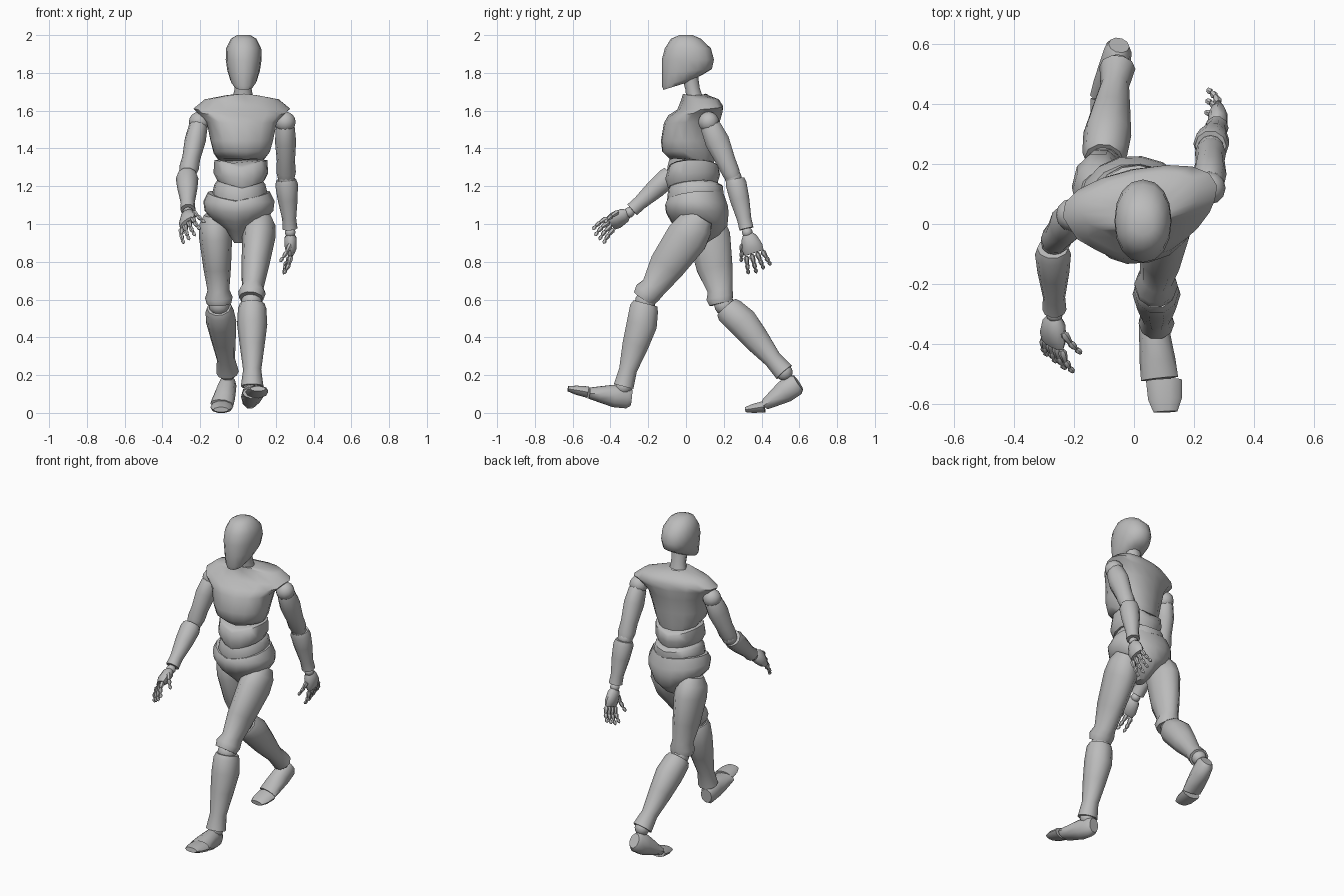
import bpy
import bmesh
import math
from mathutils import Vector

old = bpy.data.objects.get("Cube")
if old:
    bpy.data.objects.remove(old, do_unlink=True)

grey = bpy.data.materials.new("mannequin grey")
grey.use_nodes = True
GREY = (0.5, 0.5, 0.5, 1)
grey.diffuse_color = GREY
grey.node_tree.nodes["Principled BSDF"].inputs["Base Color"].default_value = GREY


def finish(name, bm, angle=50):
    """Turn a bmesh into a smooth shaded object with crisp rims."""
    bmesh.ops.recalc_face_normals(bm, faces=bm.faces)
    mesh = bpy.data.meshes.new(name)
    bm.to_mesh(mesh)
    bm.free()
    mesh.materials.append(grey)
    mesh.shade_smooth()
    mesh.set_sharp_from_angle(angle=math.radians(angle))
    obj = bpy.data.objects.new(name, mesh)
    bpy.context.collection.objects.link(obj)
    return obj


def skin(name, rings):
    """Bridge a list of point rings and cap both ends."""
    bm = bmesh.new()
    loops = [[bm.verts.new(point) for point in ring] for ring in rings]
    count = len(loops[0])
    for low, high in zip(loops, loops[1:]):
        for i in range(count):
            j = (i + 1) % count
            bm.faces.new((low[i], low[j], high[j], high[i]))
    bm.faces.new(loops[0])
    bm.faces.new(loops[-1])
    return finish(name, bm)


def torso_part(name, yaw, center_x, rows, roundness=1.0, sides=16):
    """Rows: height, centre y, half width, half depth, front lift, side lift."""
    side = Vector((math.cos(yaw), math.sin(yaw), 0))
    front = Vector((math.sin(yaw), -math.cos(yaw), 0))
    rings = []
    for z, y, wide, deep, front_lift, side_lift in rows:
        ring = []
        for i in range(sides):
            a = math.tau * i / sides
            c = math.copysign(abs(math.cos(a)) ** roundness, math.cos(a))
            s = math.copysign(abs(math.sin(a)) ** roundness, math.sin(a))
            point = Vector((center_x, y, z)) + side * wide * c + front * deep * s
            point.z += front_lift * s + side_lift * abs(c)
            ring.append(point)
        rings.append(ring)
    return skin(name, rings)


def limb(name, start, end, profile, across=(1, 0, 0), sides=10):
    """Profile rows: position along the limb, half width, half depth, forward shift."""
    start, end = Vector(start), Vector(end)
    axis = (end - start).normalized()
    side = Vector(across)
    side = (side - axis * side.dot(axis)).normalized()
    front = side.cross(axis)
    if front.y > 0:
        front = -front
    rings = []
    for t, wide, deep, shift in profile:
        middle = start.lerp(end, t) + front * shift
        angles = [math.tau * i / sides for i in range(sides)]
        rings.append([middle + side * wide * math.cos(a) + front * deep * math.sin(a)
                      for a in angles])
    return skin(name, rings)


def ball(name, center, radius):
    bm = bmesh.new()
    bmesh.ops.create_uvsphere(bm, u_segments=12, v_segments=8, radius=radius)
    bmesh.ops.translate(bm, verts=bm.verts, vec=Vector(center))
    return finish(name, bm)


# Head and neck
torso_part("head", 0, .03, [
    (1.73, -.055, .05, .065, -.02, 0),
    (1.76, -.02, .07, .107, -.03, 0),
    (1.81, .005, .086, .132, -.01, 0),
    (1.87, .01, .095, .138, 0, 0),
    (1.93, .01, .093, .122, 0, 0),
    (1.98, 0, .068, .08, 0, 0),
    (2, 0, .035, .035, 0, 0)], .92)
limb("neck", (.025, .05, 1.64), (.03, .02, 1.79),
     [(0, .06, .05, 0), (.5, .045, .04, 0), (1, .05, .045, 0)])

# Chest with overhanging shoulder caps
torso_part("chest", .2, .02, [
    (1.32, .03, .12, .115, .02, .02),
    (1.37, .015, .15, .14, .01, .01),
    (1.44, .015, .167, .146, 0, 0),
    (1.53, .03, .19, .143, 0, .01),
    (1.58, .05, .24, .135, -.01, .01),
    (1.62, .075, .262, .108, -.01, -.01),
    (1.66, .075, .2, .09, 0, 0),
    (1.69, .045, .09, .06, 0, -.01)], .88)

# Waist bands
torso_part("upper_waist", .05, .015, [
    (1.2, .035, .125, .13, -.01, .03),
    (1.25, .035, .145, .145, -.01, .02),
    (1.29, .04, .14, .135, 0, .05),
    (1.31, .04, .12, .12, 0, .03)], .92)
torso_part("lower_waist", -.05, .01, [
    (1.1, .045, .14, .14, -.01, .03),
    (1.14, .05, .145, .15, -.01, .03),
    (1.19, .05, .135, .145, -.01, .02),
    (1.22, .045, .12, .12, 0, .01)], .92)

# Pelvis narrowing to the crotch
torso_part("pelvis", -.12, .005, [
    (.9, .07, .025, .04, 0, 0),
    (.95, .075, .07, .1, .01, .02),
    (1, .07, .14, .15, .01, .02),
    (1.06, .06, .183, .167, 0, .01),
    (1.1, .055, .19, .167, 0, .02),
    (1.14, .05, .165, .15, -.02, .03)], .95)

# Limb profiles shared by both sides
THIGH = [(0, .055, .07, 0), (.1, .082, .1, 0), (.25, .088, .117, 0),
         (.6, .073, .1, .005), (.85, .058, .07, 0), (.93, .073, .075, .01), (1, .065, .065, .01)]
CALF = [(0, .065, .068, 0), (.06, .075, .08, 0), (.25, .08, .085, -.01),
        (.5, .066, .073, -.005), (.8, .048, .05, 0), (1, .06, .056, 0)]
FOOT = [(0, .035, .045, 0), (.1, .046, .062, 0), (.4, .053, .063, 0),
        (.75, .06, .044, 0), (1, .062, .03, 0)]
TOE = [(0, .06, .032, 0), (.6, .056, .025, 0), (1, .04, .014, 0)]
UPPER_ARM = [(0, .04, .045, 0), (.1, .05, .058, 0), (.35, .056, .068, 0),
             (.7, .048, .054, 0), (.9, .052, .05, 0), (1, .045, .043, 0)]
FOREARM = [(0, .052, .052, 0), (.1, .06, .058, 0), (.4, .053, .054, 0),
           (.8, .037, .04, 0), (1, .04, .04, 0)]
PALM = [(0, .028, .02, 0), (.2, .043, .033, 0), (.7, .056, .033, 0), (1, .052, .02, 0)]


def leg(side, hip, knee, shin_top, ankle, heel, ball_of_foot, toe_root, toe_tip):
    limb(side + "_thigh", hip, knee, THIGH)
    ball(side + "_knee_joint", Vector(knee).lerp(Vector(shin_top), .5), .055)
    limb(side + "_calf", shin_top, ankle, CALF)
    ball(side + "_ankle_joint", ankle, .045)
    limb(side + "_foot", heel, ball_of_foot, FOOT)
    limb(side + "_toe", toe_root, toe_tip, TOE)


def hand(side, wrist, along, thumb_way, turn):
    wrist, along = Vector(wrist), Vector(along).normalized()
    across = Vector(thumb_way)
    across = (across - along * across.dot(along)).normalized()
    curl = along.cross(across) * turn
    limb(side + "_palm", wrist + along * .01, wrist + along * .115, PALM, across)

    def finger(name, root, way, length, bend):
        # Three knuckle segments, each bent further towards the palm
        for k in range(3):
            way = (way + curl * bend).normalized()
            tip = root + way * length * (.42 - .08 * k)
            r = .015 - .002 * k
            limb(f"{name}_{k + 1}", root, tip,
                 [(0, r * .6, r * .6, 0), (.25, r, r, 0), (.7, r * .8, r * .8, 0),
                  (1, r * (.6 - .25 * k), r * (.6 - .25 * k), 0)], across, 6)
            root = tip

    for n, label in enumerate(("index", "middle", "ring", "little")):
        spread = 1.5 - n
        finger(f"{side}_{label}_finger", wrist + along * .118 + across * .03 * spread,
               along + across * .14 * spread, .112 - .008 * abs(n - 1), .26)
    finger(side + "_thumb", wrist + along * .05 + across * .045,
           along + across * .4 + curl * .4, .11, .15)


def arm(side, shoulder, elbow, fore_top, wrist, along, thumb_way, turn):
    ball(side + "_shoulder_joint", shoulder, .055)
    limb(side + "_upper_arm", shoulder, elbow, UPPER_ARM)
    ball(side + "_elbow_joint", elbow, .045)
    limb(side + "_forearm", fore_top, wrist, FOREARM)
    knuckle = Vector(wrist) + (Vector(wrist) - Vector(fore_top)).normalized() * .02
    ball(side + "_wrist_joint", knuckle, .028)
    hand(side, knuckle, along, thumb_way, turn)


# Left leg strides forward, right leg pushes off behind
leg("left", (.123, .08, 1.04), (.07, -.215, .6), (.075, -.215, .58), (.075, -.33, .14),
    (.06, -.29, .08), (.085, -.515, .105), (.1, -.52, .11), (.105, -.625, .128))
leg("right", (-.125, .1, 1.05), (-.1, .195, .58), (-.1, .215, .56), (-.055, .52, .215),
    (-.05, .595, .16), (-.085, .42, .045), (-.085, .415, .033), (-.09, .315, .017))

# Left arm swings back, right arm swings forward
arm("left", (.25, .12, 1.54), (.255, .25, 1.245), (.255, .26, 1.235), (.275, .32, .975),
    (.03, .3, -.9), (0, -.9, -.3), 1)
arm("right", (-.205, .03, 1.54), (-.265, -.06, 1.27), (-.27, -.08, 1.26), (-.265, -.285, 1.075),
    (-.05, -.85, -.5), (.6, -.3, .6), -1)
